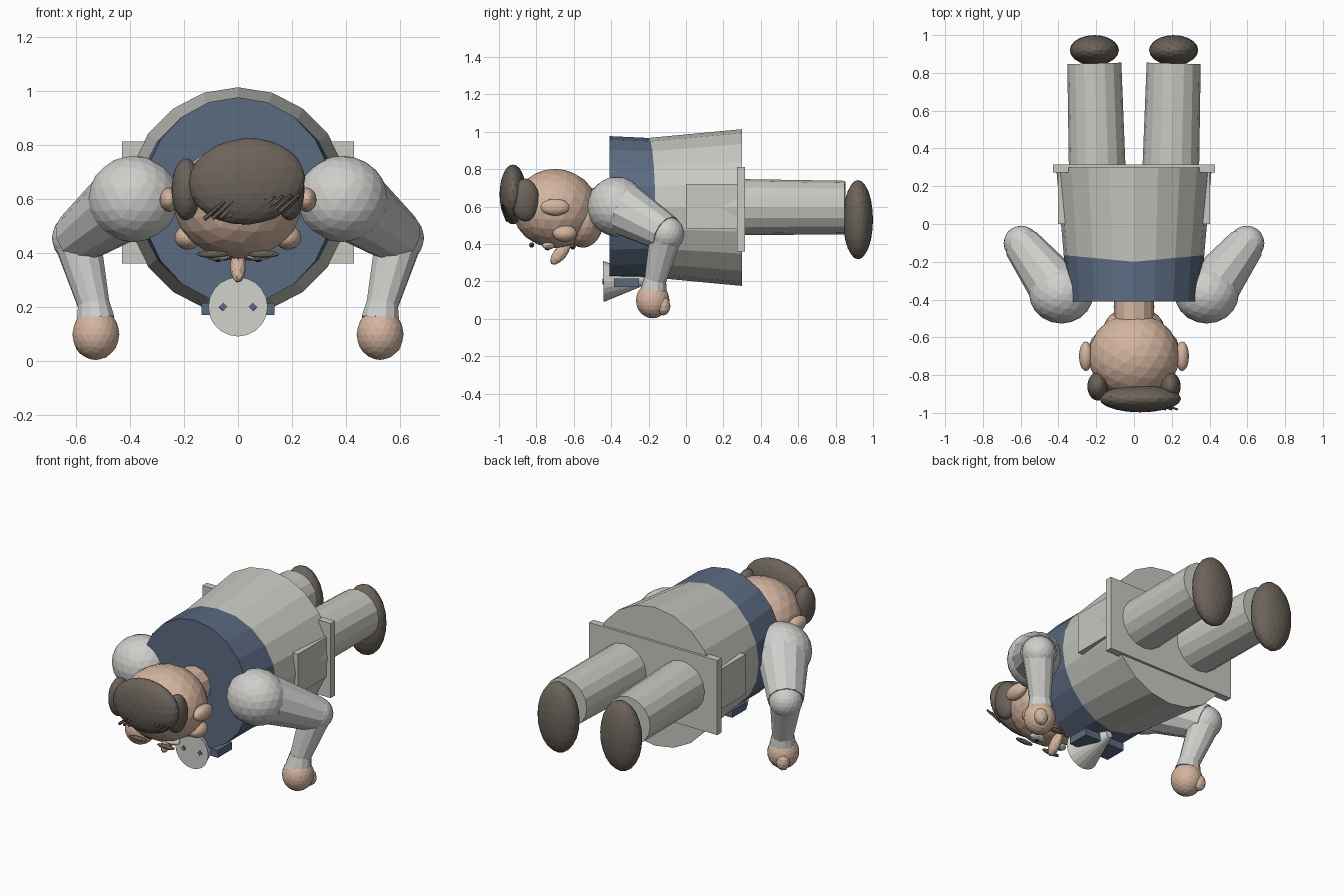
import bpy, bmesh, math
from mathutils import Vector, Matrix

if "Cube" in bpy.data.objects:
    bpy.data.objects.remove(bpy.data.objects["Cube"])


def mat(name, r, g, b):
    m = bpy.data.materials.new(name)
    m.diffuse_color = (r, g, b, 1)
    m.use_nodes = True
    m.node_tree.nodes["Principled BSDF"].inputs["Base Color"].default_value = m.diffuse_color
    return m


GREY = mat("pale grey cloth", 0.58, 0.58, 0.54)
SLEEVE = mat("sleeve grey", 0.62, 0.62, 0.60)
BLUE = mat("slate blue", 0.105, 0.145, 0.22)
SKIN = mat("skin", 0.66, 0.46, 0.35)
HAIR = mat("dark brown", 0.15, 0.125, 0.105)
WHITE = mat("off white", 0.66, 0.66, 0.62)
BLACK = mat("near black", 0.03, 0.025, 0.025)


def finish(name, bm, *mats):
    bmesh.ops.recalc_face_normals(bm, faces=bm.faces)
    me = bpy.data.meshes.new(name)
    bm.to_mesh(me)
    bm.free()
    for m in mats:
        me.materials.append(m)
    ob = bpy.data.objects.new(name, me)
    bpy.context.collection.objects.link(ob)
    return ob


def ball(name, c, r, m, sub=3, rot=None):
    bm = bmesh.new()
    bmesh.ops.create_icosphere(bm, subdivisions=sub, radius=1)
    t = Matrix.Translation(c) @ (rot or Matrix()) @ Matrix.Diagonal((*r, 1))
    bm.transform(t)
    return finish(name, bm, m)


def tube(name, a, b, ra, rb, m, n=12):
    """Tapered cylinder from a to b."""
    a, b = Vector(a), Vector(b)
    bm = bmesh.new()
    bmesh.ops.create_cone(bm, cap_ends=True, segments=n, radius1=ra, radius2=rb,
                          depth=(b - a).length)
    q = (b - a).to_track_quat('Z', 'Y').to_matrix().to_4x4()
    bm.transform(Matrix.Translation((a + b) / 2) @ q)
    return finish(name, bm, m)


def box(name, lo, hi, m):
    lo, hi = Vector(lo), Vector(hi)
    bm = bmesh.new()
    bmesh.ops.create_cube(bm, size=1)
    bm.transform(Matrix.Translation((lo + hi) / 2) @ Matrix.Diagonal((*(hi - lo), 1)))
    return finish(name, bm, m)


# torso: 20-sided loft along y, blue collar band at the front, grey behind
bm = bmesh.new()
rings = []
for y, rx, rz, dip in ((-0.41, 0.355, 0.382, 0), (-0.2, 0.372, 0.372, 0.035),
                       (0.30, 0.412, 0.419, 0)):
    ring = []
    for i in range(20):
        t = math.tau * i / 20
        ring.append(bm.verts.new((rx * math.sin(t), y + dip * abs(math.sin(t)),
                                  0.595 + rz * math.cos(t))))
    rings.append(ring)
for k in range(2):
    for i in range(20):
        j = (i + 1) % 20
        f = bm.faces.new((rings[k][i], rings[k][j], rings[k + 1][j], rings[k + 1][i]))
        f.material_index = 1 - k
bm.faces.new(rings[0]).material_index = 1
bm.faces.new(rings[2])
finish("torso", bm, GREY, BLUE)

# hip plate and side pocket block
box("hip_plate", (-0.43, 0.272, 0.36), (0.43, 0.315, 0.812), GREY)
box("hip_block", (-0.402, 0.0, 0.48), (0.402, 0.29, 0.722), GREY)

# head, jaw and neck
ball("head", (0, -0.70, 0.59), (0.24, 0.228, 0.212), SKIN)
ball("jaw", (0, -0.55, 0.53), (0.16, 0.11, 0.15), SKIN)
tube("neck", (0, -0.56, 0.595), (0, -0.38, 0.595), 0.105, 0.105, SKIN, 12)
ball("nose", (0, -0.672, 0.35), (0.03, 0.035, 0.075), SKIN, 2,
     Matrix.Rotation(math.radians(-40), 4, 'X'))

# hair cap, and comb-over strands
ball("hair_top", (0.033, -0.925, 0.665), (0.217, 0.072, 0.16), HAIR, 3,
     Matrix.Rotation(math.radians(-4), 4, 'Y'))
for i in range(10):
    x = -0.125 + i * 0.031
    z = 0.525 + i * 0.003
    tube("hair_strand", (x, -0.955, z), (x + 0.075, -0.982, z + 0.065),
         0.009, 0.006, HAIR, 6)

# shirt front cone below the chin, facing forward
tube("shirt_front", (0, -0.442, 0.2), (0, -0.21, 0.205), 0.11, 0.02, WHITE, 20)
ball("bow_knot", (0, -0.31, 0.185), (0.035, 0.035, 0.03), BLUE, 2)

# paired parts
for s, side in ((-1, "left"), (1, "right")):
    def P(x, y, z):
        return (s * x, y, z)
    tube(side + "_leg", P(0.195, 0.30, 0.597), P(0.21, 0.85, 0.595), 0.15, 0.143, GREY, 16)
    ball(side + "_foot", P(0.21, 0.92, 0.53), (0.13, 0.08, 0.212), HAIR)
    ball(side + "_shoulder", P(0.385, -0.37, 0.6), (0.17, 0.157, 0.16), SLEEVE)
    tube(side + "_upper_arm", P(0.40, -0.355, 0.6), P(0.595, -0.105, 0.455),
         0.148, 0.1, SLEEVE, 12)
    ball(side + "_elbow", P(0.597, -0.102, 0.455), (0.093,) * 3, SLEEVE)
    tube(side + "_forearm", P(0.597, -0.105, 0.455), P(0.53, -0.168, 0.19),
         0.09, 0.058, SLEEVE, 12)
    tube(side + "_cuff", P(0.535, -0.165, 0.215), P(0.528, -0.172, 0.155),
         0.06, 0.072, SLEEVE, 12)
    ball(side + "_hand", P(0.527, -0.178, 0.098), (0.087, 0.09, 0.095), SKIN)
    ball(side + "_thumb", P(0.565, -0.12, 0.068), (0.04, 0.037, 0.05), SKIN, 2)
    ball(side + "_ear", P(0.255, -0.70, 0.597), (0.036, 0.078, 0.045), SKIN, 3)
    ball(side + "_cheek", P(0.185, -0.648, 0.457), (0.05, 0.065, 0.045), SKIN, 3)
    ball(side + "_sideburn", P(0.192, -0.86, 0.635), (0.055, 0.075, 0.115), HAIR)
    ball(side + "_eye", P(0.075, -0.735, 0.392), (0.05, 0.035, 0.022), WHITE, 2)
    ball(side + "_pupil", P(0.075, -0.74, 0.374), (0.014, 0.014, 0.008), BLACK, 2)
    ball(side + "_eyebrow", P(0.095, -0.825, 0.395), (0.06, 0.014, 0.014), HAIR, 2)
    ball(side + "_moustache", P(0.06, -0.605, 0.385), (0.06, 0.016, 0.014), HAIR, 2)
    # bow loops on the shirt front
    box(side + "_bow_loop", tuple(map(min, P(0.03, -0.385, 0.17), P(0.135, -0.25, 0.215))),
        tuple(map(max, P(0.03, -0.385, 0.17), P(0.135, -0.25, 0.215))), BLUE)
    tube(side + "_bow_tip", P(0.055, -0.35, 0.2), P(0.055, -0.447, 0.2),
         0.025, 0.016, BLUE, 4)
